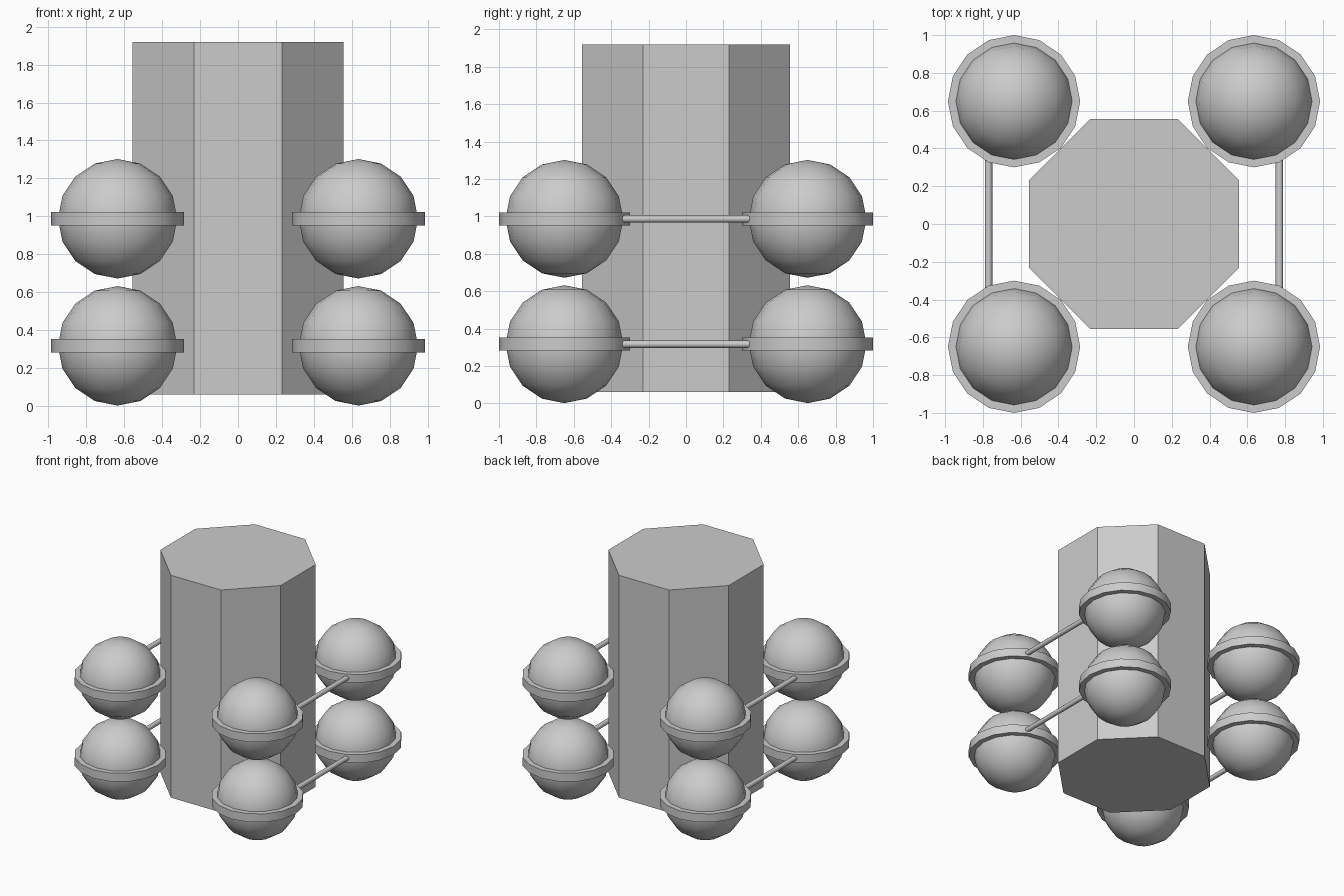
import bpy
import math

cube = bpy.data.objects.get("Cube")
if cube:
    bpy.data.objects.remove(cube, do_unlink=True)

# Single grey material
GREY = (0.6, 0.6, 0.6, 1.0)
grey = bpy.data.materials.new("plain grey")
grey.use_nodes = True
grey.diffuse_color = GREY
grey.node_tree.nodes["Principled BSDF"].inputs["Base Color"].default_value = GREY


def finish(name, smooth=True):
    obj = bpy.context.object
    obj.name = name
    obj.data.materials.append(grey)
    if smooth:
        bpy.ops.object.shade_smooth_by_angle(angle=math.radians(30))
    return obj


def cylinder(name, radius, depth, location, sides, rotation=(0, 0, 0), smooth=True):
    bpy.ops.mesh.primitive_cylinder_add(
        vertices=sides, radius=radius, depth=depth, location=location, rotation=rotation)
    return finish(name, smooth)


# Octagonal central column, flats facing the axes
cylinder("central_column", 0.603, 1.86, (0, 0, 0.99), 8,
         rotation=(0, 0, math.pi / 8), smooth=False)

# Two levels of ringed globes at the corners, joined by side rods
for level, z in (("lower", 0.317), ("upper", 0.987)):
    for side, sx in (("left", 1), ("right", -1)):
        for end, sy in (("front", -1), ("back", 1)):
            spot = (sx * 0.635, sy * 0.65, z)
            label = f"{level}_{end}_{side}"
            bpy.ops.mesh.primitive_uv_sphere_add(
                segments=16, ring_count=8, radius=0.315, location=spot)
            finish(f"{label}_globe")
            cylinder(f"{label}_ring", 0.35, 0.07, spot, 16)
        cylinder(f"{level}_{side}_rod", 0.02, 0.9, (sx * 0.77, 0, z), 12,
                 rotation=(math.pi / 2, 0, 0))
